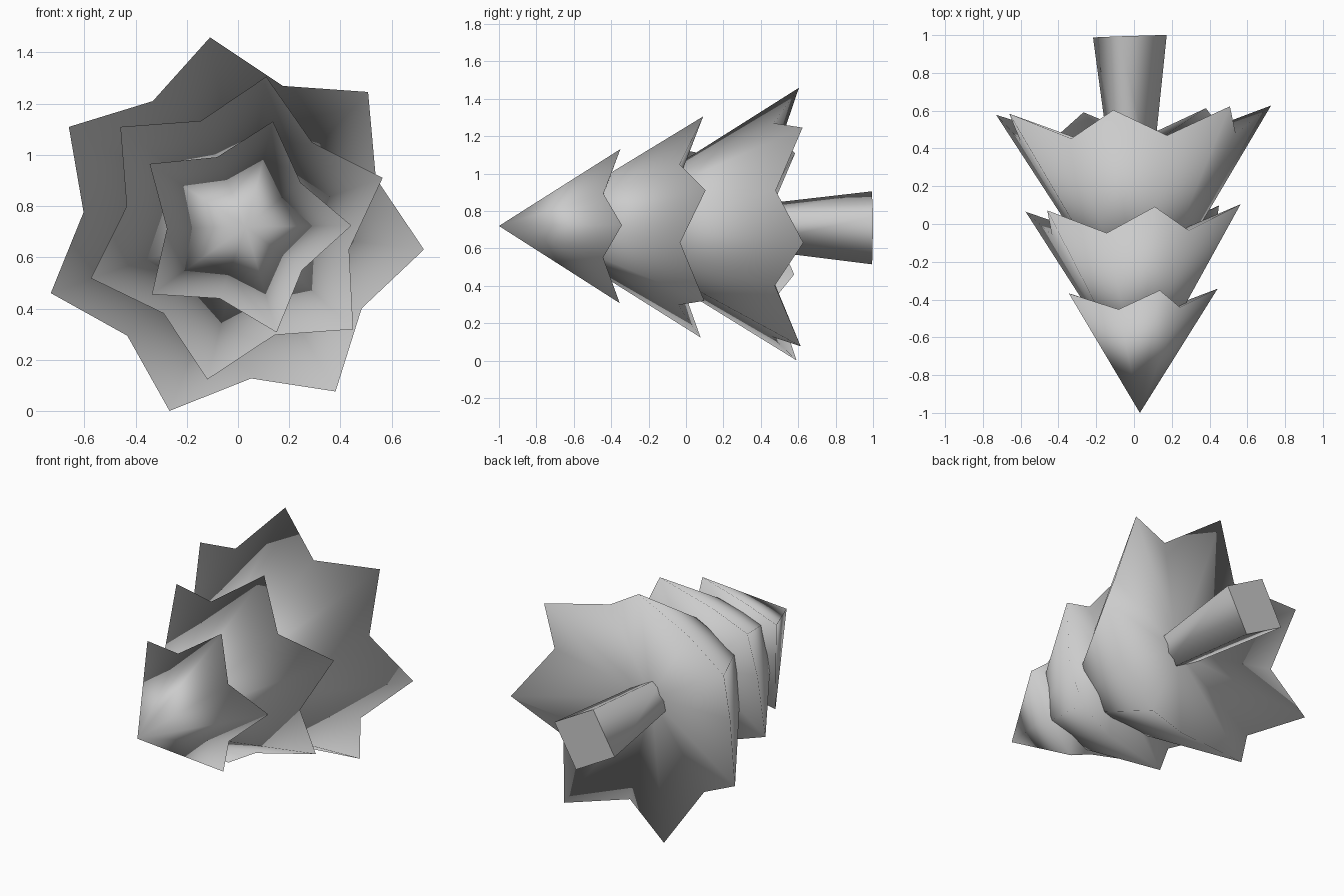
import bpy, bmesh
from math import sin, cos, radians, pi
from mathutils import Vector

if "Cube" in bpy.data.objects:
    bpy.data.objects.remove(bpy.data.objects["Cube"])

grey = bpy.data.materials.new("plain_grey")
grey.use_nodes = True
grey.diffuse_color = (0.6, 0.6, 0.6, 1)
grey.node_tree.nodes["Principled BSDF"].inputs["Base Color"].default_value = (0.6, 0.6, 0.6, 1)

# Slightly leaning axis of the tree lying on its side, tip to the front
ORIGIN = Vector((-0.002, 0, 0.715))
AXIS = Vector((-0.033, 1, -0.005))
ACROSS = Vector((1, 0.033, 0))
UP = Vector((0, 0.005, 1))


def at(radius, angle, along):
    return ORIGIN + AXIS * along + (ACROSS * cos(angle) + UP * sin(angle)) * radius


def finish(name, bm):
    bmesh.ops.recalc_face_normals(bm, faces=bm.faces)
    mesh = bpy.data.meshes.new(name)
    bm.to_mesh(mesh)
    bm.free()
    mesh.materials.append(grey)
    obj = bpy.data.objects.new(name, mesh)
    bpy.context.collection.objects.link(obj)


def tier(name, points, phase, apex, tip, valley, hollow):
    """Star-rimmed cone with a hollow underside; tip and valley are (radius, along)."""
    bm = bmesh.new()
    front = bm.verts.new(at(0, 0, apex))
    back = bm.verts.new(at(0, 0, hollow))
    rim = []
    for i in range(points * 2):
        radius, along = valley if i % 2 else tip
        rim.append(bm.verts.new(at(radius, radians(phase) + i * pi / points, along)))
    for a, b in zip(rim, rim[1:] + rim[:1]):
        bm.faces.new((front, a, b)).smooth = True
        bm.faces.new((back, b, a)).smooth = True
    finish(name, bm)


# Three layers of branches
tier("top_branches", 5, 1, -1.0, (0.433, -0.357), (0.29, -0.45), -0.505)
tier("middle_branches", 6, 19, -0.87, (0.602, 0.085), (0.442, -0.045), -0.135)
tier("bottom_branches", 7, -6.2, -0.57, (0.752, 0.603), (0.589, 0.46), 0.35)

# Four-sided trunk, wider at its foot, smooth sides and flat ends
bm = bmesh.new()
rings = []
for radius, along, shift in ((0.11, 0.25, 0), (0.203, 0.994, 0.013)):
    rings.append([bm.verts.new(at(radius, radians(16) + i * pi / 2, along) + ACROSS * shift)
                  for i in range(4)])
for i in range(4):
    j = (i + 1) % 4
    bm.faces.new((rings[0][i], rings[0][j], rings[1][j], rings[1][i])).smooth = True
for ring in rings:
    bm.faces.new(ring)
finish("trunk", bm)
